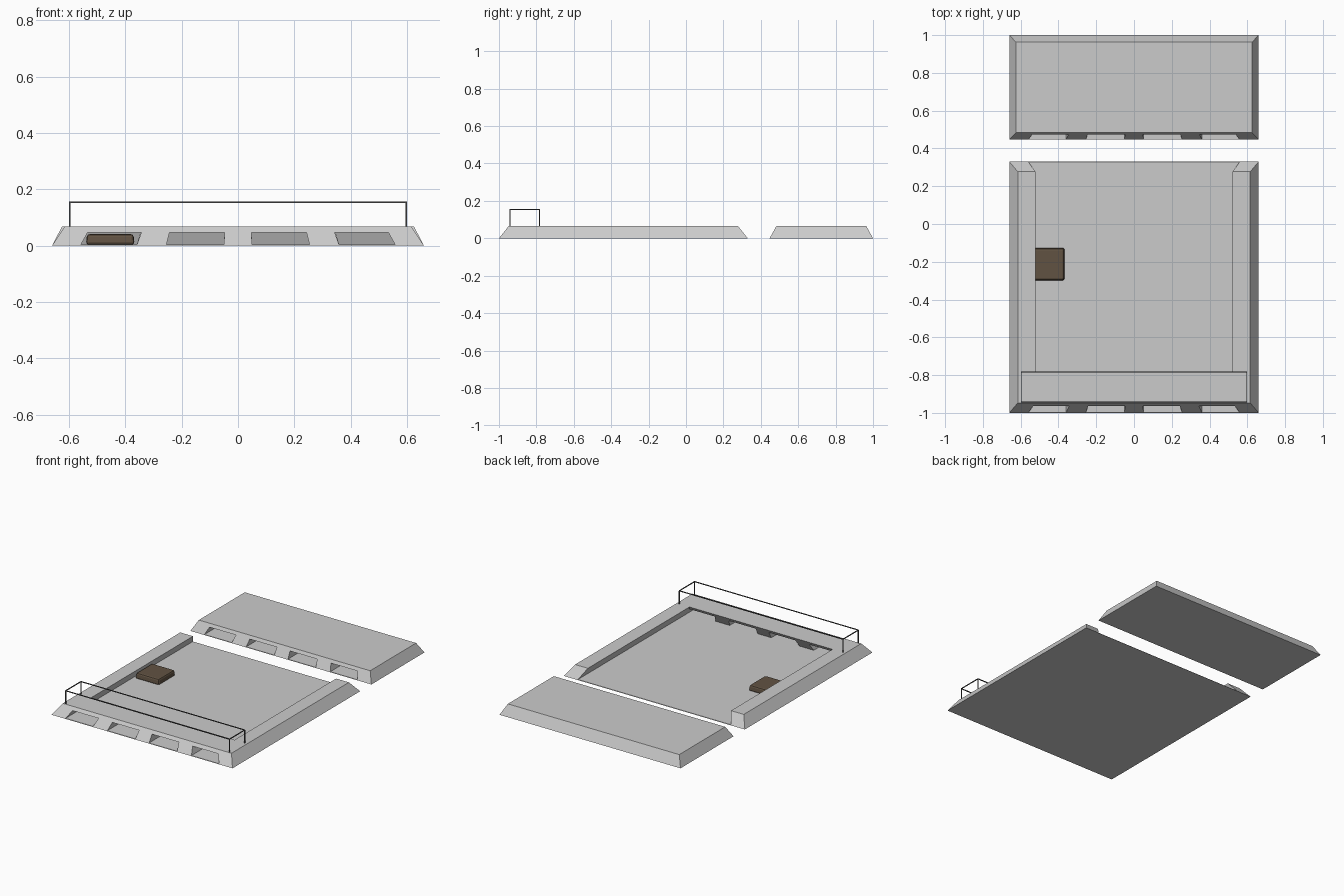
import bpy, bmesh, math
from mathutils import Matrix, Vector

if "Cube" in bpy.data.objects:
    bpy.data.objects.remove(bpy.data.objects["Cube"])

H = 0.067            # tray height
FLOOR = 0.003        # floor plate thickness
LANES = [(-0.56, -0.36), (-0.255, -0.05), (0.05, 0.255), (0.36, 0.56)]


def material(name, rgb):
    m = bpy.data.materials.new(name)
    m.diffuse_color = (*rgb, 1)
    m.use_nodes = True
    m.node_tree.nodes["Principled BSDF"].inputs["Base Color"].default_value = m.diffuse_color
    return m


def finish(bm, name, mat=None):
    bmesh.ops.recalc_face_normals(bm, faces=bm.faces)
    me = bpy.data.meshes.new(name)
    bm.to_mesh(me)
    bm.free()
    ob = bpy.data.objects.new(name, me)
    bpy.context.collection.objects.link(ob)
    if mat:
        me.materials.append(mat)
    return ob


def add_box(bm, x, y, z):
    lo, hi = Vector((x[0], y[0], z[0])), Vector((x[1], y[1], z[1]))
    mtx = Matrix.Translation((lo + hi) / 2) @ Matrix.Diagonal((*(hi - lo), 1))
    return bmesh.ops.create_cube(bm, size=1, matrix=mtx)['verts']


def box(name, x, y, z):
    bm = bmesh.new()
    add_box(bm, x, y, z)
    return finish(bm, name)


def tray(name, y, cuts, sx, sy):
    """Block with boolean pockets, then everything narrowed towards the top."""
    ob = box(name, (-0.66, 0.66), y, (0, H))
    cutters = [box(name + "_cutter", *c) for c in cuts]
    for c in cutters:
        c.hide_render = True
        mod = ob.modifiers.new("cut", 'BOOLEAN')
        mod.operation, mod.solver, mod.object = 'DIFFERENCE', 'EXACT', c
    dg = bpy.context.evaluated_depsgraph_get()
    me = bpy.data.meshes.new_from_object(ob.evaluated_get(dg))
    ob.modifiers.clear()
    ob.data = me
    for c in cutters:
        bpy.data.objects.remove(c)
    mid = sum(y) / 2
    for v in me.vertices:
        t = v.co.z / H
        v.co.x *= 1 - (1 - sx) * t
        v.co.y = mid + (v.co.y - mid) * (1 - (1 - sy) * t)
    return ob


def arrow(name, x, y, z, angle, size, mat=None):
    """Thin raised outline of a block arrow, pointing to -x at angle 0."""
    pts = [(-0.5, 0), (-0.06, 0.45), (-0.06, 0.22), (0.5, 0.22),
           (0.5, -0.22), (-0.06, -0.22), (-0.06, -0.45)]
    bm = bmesh.new()
    face = bm.faces.new([bm.verts.new((px * size, py * size, 0)) for px, py in pts])
    bmesh.ops.inset_region(bm, faces=[face], thickness=0.006, use_even_offset=True)
    bmesh.ops.delete(bm, geom=[face], context='FACES')
    ring = bmesh.ops.extrude_face_region(bm, geom=bm.faces[:])
    for v in ring['geom']:
        if isinstance(v, bmesh.types.BMVert):
            v.co.z += 0.004
    ob = finish(bm, name, mat)
    ob.location = (x, y, z)
    ob.rotation_euler.z = angle
    return ob


dark = material("dark_metal", (0.08, 0.08, 0.08))
brown = material("brown_block", (0.12, 0.085, 0.055))
pale = material("pale_mark", (0.45, 0.42, 0.38))

# front tray: open well behind a bridge with four gates
cuts = [((-0.56, 0.56), (-0.82, 0.5), (FLOOR, 0.2))]
cuts += [(l, (-1.1, -0.7), (FLOOR, 0.047)) for l in LANES]
tray("front_tray", (-1, 0.33), cuts, 0.932, 0.92)

# back tray: closed block with four lanes entering from the front
cuts = [(l, (0.3, 0.92), (FLOOR, 0.047)) for l in LANES]
tray("back_tray", (0.447, 1), cuts, 0.947, 0.866)

# direction arrows on the bridge: left, down, up, right
for label, x, a in (("left", -0.455, 0), ("down", -0.145, math.pi / 2),
                    ("up", 0.135, -math.pi / 2), ("right", 0.437, math.pi)):
    arrow(label + "_arrow", x, -0.86, H - 0.001, a, 0.122)

# wire guard rail standing round the bridge
bm = bmesh.new()
w, top, x0, y0, y1 = 0.0025, 0.153, 0.597, -0.942, -0.783
for sx in (-1, 1):
    x = sx * x0
    add_box(bm, (x - w, x + w), (y0, y1), (top - w, top + w))
    for y in (y0, y1):
        add_box(bm, (x - w, x + w), (y - w, y + w), (H - 0.002, top))
for y in (y0, y1):
    add_box(bm, (-x0, x0), (y - w, y + w), (top - w, top + w))
finish(bm, "guard_rail", dark)

# loose brown block lying in the well
bm = bmesh.new()
for v in add_box(bm, (-0.54, -0.367), (-0.3, -0.125), (FLOOR, 0.041)):
    if v.co.z > 0.02:
        v.co.x = -0.4535 + (v.co.x + 0.4535) * 0.95
        v.co.y = -0.2125 + (v.co.y + 0.2125) * 0.95
bmesh.ops.bevel(bm, geom=bm.edges[:], offset=0.01, segments=2, profile=0.5, affect='EDGES')
finish(bm, "brown_block", brown)
arrow("block_arrow", -0.453, -0.2125, 0.0385, 0, 0.117, pale)
